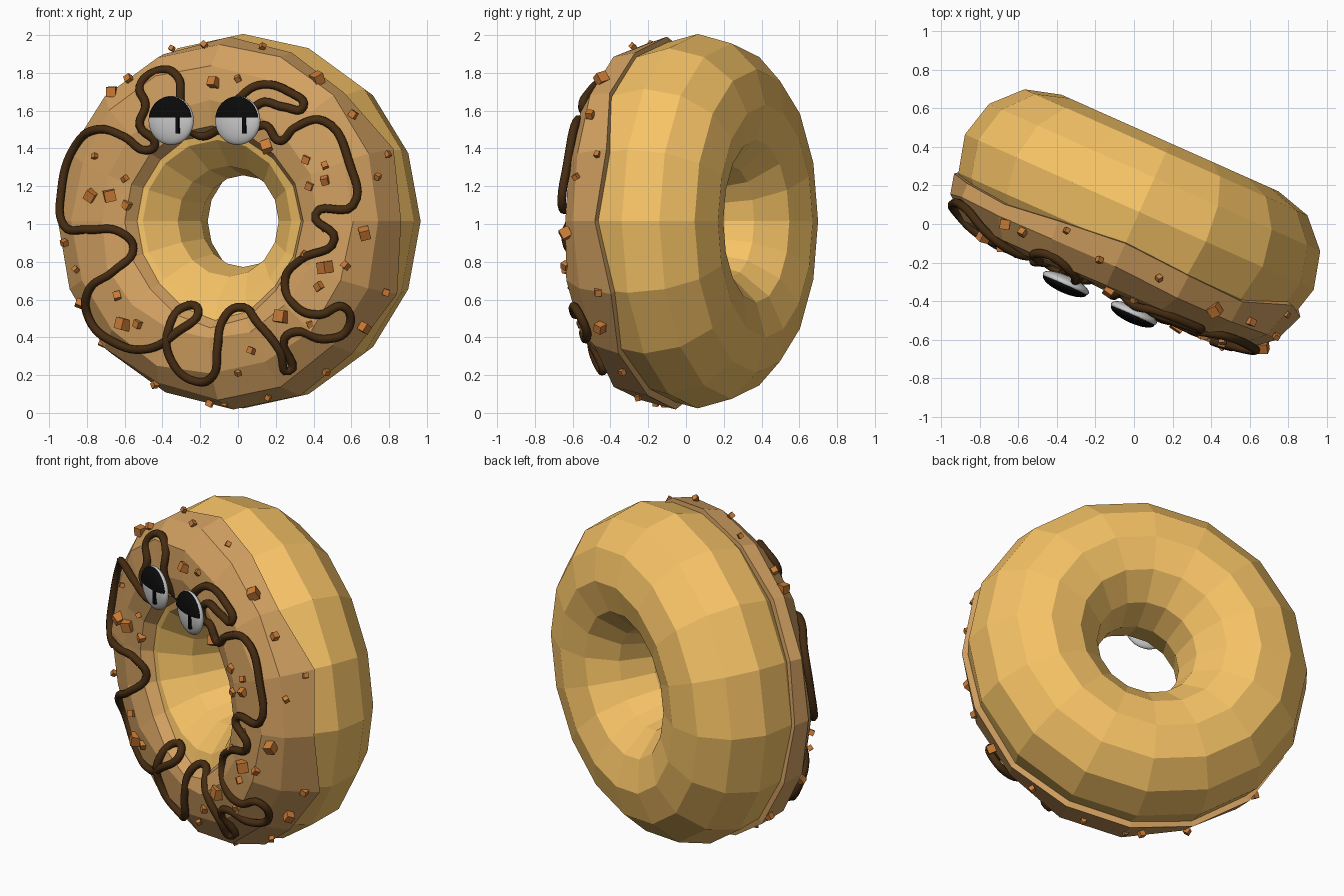
import bpy, bmesh, random
from math import sin, cos, pi, hypot, radians, sqrt
from mathutils import Matrix, Vector, Euler

if "Cube" in bpy.data.objects:
    bpy.data.objects.remove(bpy.data.objects["Cube"])

random.seed(4)
ZC = 1.015
TURN = radians(-24)
# ring space: x across, -y towards the front, z up from the ring centre
RING = Matrix.Translation((0, 0, ZC)) @ Matrix.Rotation(TURN, 4, 'Z')


def material(name, rgb):
    m = bpy.data.materials.new(name)
    m.diffuse_color = (*rgb, 1)
    m.use_nodes = True
    m.node_tree.nodes["Principled BSDF"].inputs["Base Color"].default_value = m.diffuse_color
    return m


DOUGH = material("dough", (0.93, 0.55, 0.135))
ICING = material("icing", (0.65, 0.355, 0.12))
CHOC = material("chocolate", (0.06, 0.025, 0.006))
CRUMB = material("crumb", (0.6, 0.2, 0.037))
WHITE = material("white", (0.8, 0.8, 0.8))
BLACK = material("black", (0.003, 0.003, 0.003))


def finish(name, bm, mat, smooth=False):
    bmesh.ops.recalc_face_normals(bm, faces=bm.faces[:])
    me = bpy.data.meshes.new(name)
    bm.to_mesh(me)
    bm.free()
    for p in me.polygons:
        p.use_smooth = smooth
    me.materials.append(mat)
    ob = bpy.data.objects.new(name, me)
    bpy.context.collection.objects.link(ob)
    return ob


def lathe(name, profile_at, segs, mat):
    """Revolve closed (radius, forward) profiles around the ring axis."""
    bm = bmesh.new()
    rings = []
    for i in range(segs):
        a = 2 * pi * i / segs
        rings.append([bm.verts.new((r * cos(a), -n, r * sin(a))) for r, n in profile_at(i)])
    k = len(rings[0])
    for i in range(segs):
        A, B = rings[i], rings[(i + 1) % segs]
        for j in range(k):
            bm.faces.new((A[j], A[(j + 1) % k], B[(j + 1) % k], B[j]))
    bm.transform(RING)
    return finish(name, bm, mat)


# dough ring
lathe("dough_ring", lambda i: [(0.617 + 0.374 * cos(2 * pi * j / 12), -0.068 + 0.392 * sin(2 * pi * j / 12))
                               for j in range(12)], 16, DOUGH)

# icing shell with wavy inner and outer edges and slightly uneven facets
TOP = [(0.455, 0.265), (0.505, 0.34), (0.63, 0.378), (0.82, 0.345), (0.935, 0.25), (0.99, 0.1)]
EDGE = [.09, .05, .14, .13, .11, .145, .18, .16, .14, .10, .08, .10, .06, .05, .08, .02]
LIP = [.04, .03, .01, 0, 0, .01, 0, 0, 0, 0, .01, .04, .07, .06, .03, .03]


def icing_profile(i):
    n = EDGE[i]
    r = 0.612 + 0.368 * sqrt(1 - ((n + 0.066) / 0.385) ** 2)
    lip = TOP[0][0] + LIP[i]
    # keep the lip just above the dough
    lip_n = -0.068 + 0.392 * sqrt(1 - ((lip - 0.617) / 0.374) ** 2) - 0.012
    pts = [(lip, lip_n), (max(TOP[1][0], lip + 0.04), TOP[1][1] + LIP[i] * 0.3)]
    for pr, pn in TOP[2:5]:
        pts.append((pr + random.uniform(-0.015, 0.015), pn + random.uniform(-0.014, 0.014)))
    return pts + [(r + 0.037, n), (r - 0.03, n - 0.01), (0.62, 0.15), (lip + 0.03, lip_n - 0.04)]


lathe("icing", icing_profile, 16, ICING)


def on_icing(x, z, lift):
    """Ring-space point on the icing seen at front-view position x, z."""
    n = 0.37
    for _ in range(30):
        u = (x - sin(TURN) * n) / cos(TURN)
        r = min(max(hypot(u, z - ZC), TOP[0][0]), TOP[-1][0])
        for (r0, n0), (r1, n1) in zip(TOP, TOP[1:]):
            if r <= r1:
                break
        n += 0.5 * (n0 + (n1 - n0) * (r - r0) / (r1 - r0) + lift - n)
    w = Vector((u, z - ZC))
    if w.length > 0.98:
        w *= 0.98 / w.length
    return Vector((w.x, -n, w.y))


# chocolate drizzle: one looping line, front-view positions
PATH = [(-.30, 1.63), (-.32, 1.78), (-.43, 1.81), (-.52, 1.73), (-.49, 1.63), (-.52, 1.52),
        (-.44, 1.42), (-.49, 1.39), (-.6, 1.46), (-.75, 1.5), (-.87, 1.4), (-.935, 1.18),
        (-.92, .99), (-.79, .97), (-.63, .96), (-.555, .87), (-.66, .75), (-.79, .65),
        (-.79, .5), (-.66, .375), (-.47, .34), (-.32, .43), (-.21, .53), (-.26, .57),
        (-.37, .44), (-.35, .27), (-.22, .165), (-.13, .2), (-.11, .34), (-.07, .51),
        (.005, .56), (.11, .47), (.22, .33), (.27, .22), (.245, .39), (.31, .43),
        (.455, .39), (.58, .44), (.56, .56), (.43, .52), (.31, .56), (.25, .71),
        (.33, .81), (.51, .92), (.41, 1.05), (.61, 1.1), (.59, 1.32), (.455, 1.545),
        (.3, 1.51), (.22, 1.44), (.15, 1.52), (.06, 1.52), (.12, 1.64), (.24, 1.62),
        (.345, 1.62), (.27, 1.7), (.11, 1.735), (0, 1.66), (-.12, 1.49), (-.22, 1.475)]
cu = bpy.data.curves.new("drizzle", 'CURVE')
cu.dimensions = '3D'
cu.bevel_depth = 0.023
cu.bevel_resolution = 2
cu.resolution_u = 6
sp = cu.splines.new('BEZIER')
sp.bezier_points.add(len(PATH) - 1)
sp.use_cyclic_u = True
for bp, (x, z) in zip(sp.bezier_points, PATH):
    bp.co = RING @ on_icing(x, z, 0.014)
    bp.handle_left_type = bp.handle_right_type = 'AUTO'
cu.materials.append(CHOC)
bpy.context.collection.objects.link(bpy.data.objects.new("drizzle", cu))

# crumb cubes scattered over the icing
SMALL = [(-.35, 1.93), (-.18, 1.95), (.13, 1.94), (-.58, 1.77), (0, 1.77), (.61, 1.58), (.82, 1.38),
         (.74, 1.25), (-.76, 1.36), (-.6, 1.24), (-.59, 1.1), (.36, 1.34), (.46, 1.31), (.46, 1.23),
         (.38, 1.2), (.46, .98), (.35, .83), (.57, .78), (.43, .67), (.80, .63), (-.86, .76),
         (-.84, .58), (-.53, .47), (-.73, .36), (-.44, .15), (-.15, .05), (-.07, .05), (0, .21),
         (.07, .33), (.47, .21), (.16, .08), (-.92, .9), (-.64, .62), (.38, .47)]
LARGE = [(-.13, 1.75), (.42, 1.77), (-.67, 1.7), (.15, 1.41), (-.78, 1.15), (-.68, 1.15),
         (.67, .95), (.46, .77), (-.61, .47), (.67, .45), (.23, .51)]
bm = bmesh.new()
for spots, lo, hi in ((SMALL, 0.025, 0.04), (LARGE, 0.045, 0.065)):
    for x, z in spots:
        s = random.uniform(lo, hi)
        rot = Euler([random.uniform(-0.6, 0.6) for _ in range(3)]).to_matrix().to_4x4()
        bmesh.ops.create_cube(bm, size=s, matrix=RING @ Matrix.Translation(on_icing(x, z, s * 0.2)) @ rot)
finish("crumbs", bm, CRUMB)

# eyes: flattened balls with a dark upper half and a short drip
for side, u in (("left", -0.198), ("right", 0.188)):
    place = RING @ Matrix.Translation((u, -0.425, 1.548 - ZC))
    bm = bmesh.new()
    bmesh.ops.create_uvsphere(bm, u_segments=32, v_segments=16, radius=1,
                              matrix=place @ Matrix.Diagonal((0.13, 0.04, 0.13, 1)))
    finish(side + "_eye", bm, WHITE, True)
    bm = bmesh.new()
    bmesh.ops.create_uvsphere(bm, u_segments=32, v_segments=16, radius=1)
    bmesh.ops.bisect_plane(bm, geom=bm.verts[:] + bm.edges[:] + bm.faces[:],
                           plane_co=(0, 0, 0.12), plane_no=(0, 0, 1), clear_inner=True)
    bmesh.ops.holes_fill(bm, edges=[e for e in bm.edges if e.is_boundary])
    bm.transform(place @ Matrix.Translation((0, -0.012, 0)) @ Matrix.Diagonal((0.125, 0.04, 0.128, 1)))
    finish(side + "_eye_dark", bm, BLACK)
    bm = bmesh.new()
    bmesh.ops.create_cube(bm, size=1, matrix=place @ Matrix.Translation((0.055, -0.033, -0.025))
                          @ Matrix.Diagonal((0.018, 0.025, 0.09, 1)))
    finish(side + "_eye_drip", bm, BLACK)
